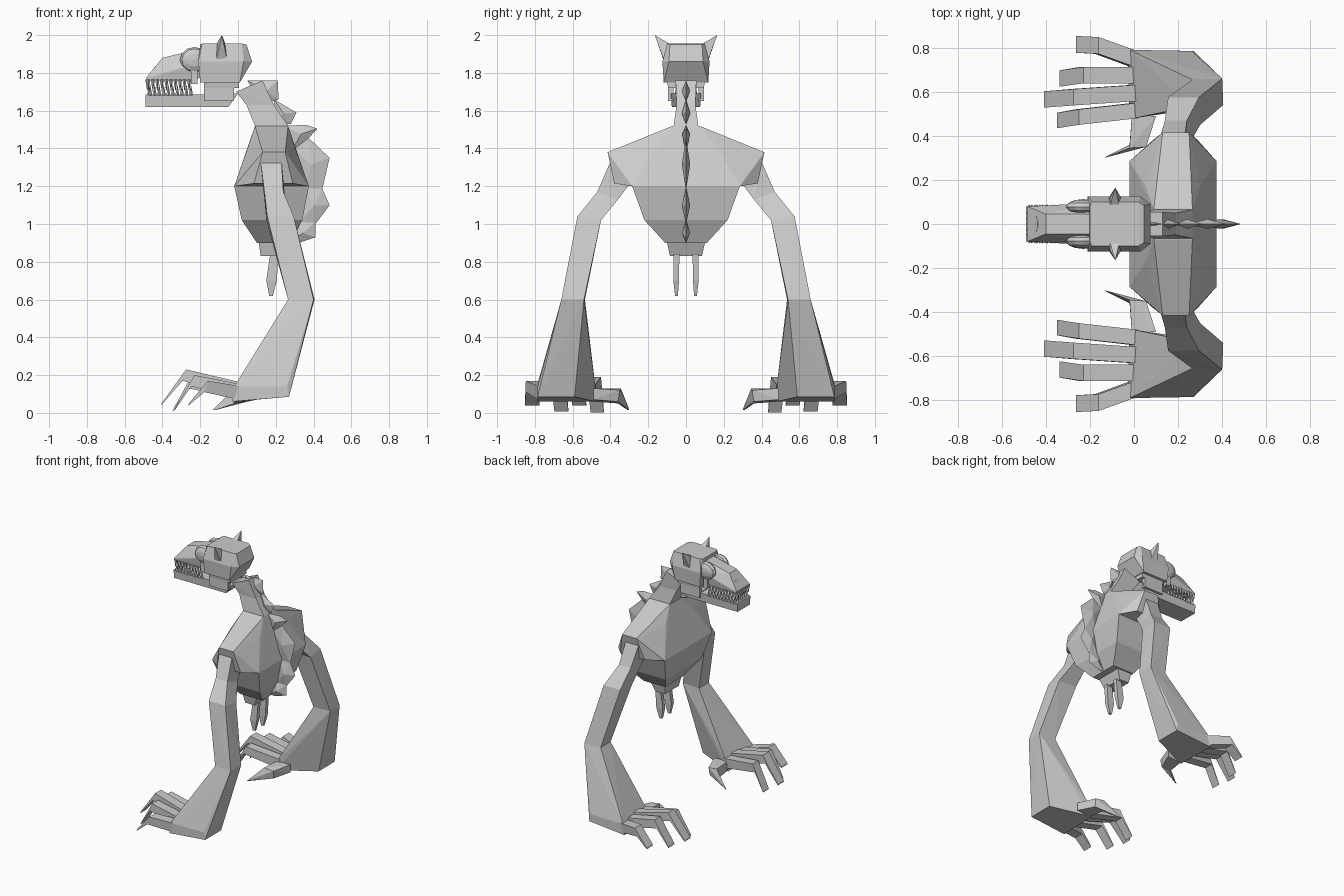
import bpy, bmesh, math
from mathutils import Vector, Matrix

if "Cube" in bpy.data.objects:
    bpy.data.objects.remove(bpy.data.objects["Cube"])

grey = bpy.data.materials.new("bone_grey")
grey.diffuse_color = (0.6, 0.6, 0.6, 1)
grey.use_nodes = True
grey.node_tree.nodes["Principled BSDF"].inputs["Base Color"].default_value = grey.diffuse_color


def finish(name, bm):
    bmesh.ops.recalc_face_normals(bm, faces=bm.faces)
    me = bpy.data.meshes.new(name)
    bm.to_mesh(me)
    bm.free()
    me.materials.append(grey)
    ob = bpy.data.objects.new(name, me)
    bpy.context.collection.objects.link(ob)
    return ob


def part(name, *groups):
    """One object made of convex blocks, one per group of corner points."""
    bm = bmesh.new()
    for pts in groups:
        vs = [bm.verts.new(p) for p in pts]
        res = bmesh.ops.convex_hull(bm, input=vs)
        loose = [v for v in vs if v.is_valid and not v.link_faces]
        bmesh.ops.delete(bm, geom=loose, context='VERTS')
    bmesh.ops.dissolve_limit(bm, angle_limit=0.01, verts=bm.verts, edges=bm.edges)
    return finish(name, bm)


def rect(x0, x1, y, z, z1=None):
    """Level rectangle symmetric in y; z1 tilts its x1 edge."""
    z1 = z if z1 is None else z1
    return [(x0, -y, z), (x0, y, z), (x1, y, z1), (x1, -y, z1)]


def chain(rings):
    return [a + b for a, b in zip(rings, rings[1:])]


def flip(pts, s):
    return [(x, s * y, z) for x, y, z in pts]


# torso: shoulders above, tapering ribs below
caps = [p for s in (1, -1) for p in flip(
    [(.13, .415, 1.38), (.25, .415, 1.38), (.29, .38, 1.215), (.085, .38, 1.215)], s)]
part("shoulders", rect(-.02, .375, .285, 1.2) + rect(.055, .30, .17, 1.41)
     + rect(.09, .265, .07, 1.52) + caps)
part("ribs", *chain([rect(-.02, .375, .285, 1.2), rect(.02, .34, .22, 1.02),
                     rect(.10, .28, .11, .90)]))
part("pelvis", rect(.11, .23, .10, .90) + rect(.12, .20, .085, .83))

# neck
part("neck", *chain([rect(.09, .265, .065, 1.52), rect(.045, .19, .05, 1.63),
                     rect(-.01, .13, .055, 1.70, 1.76)]))

# back fins, each a thin lens swollen at its middle
fins = [
    [(.05, 1.76), (.21, 1.76), (.215, 1.66), (.12, 1.63)],
    [(.19, 1.66), (.22, 1.635), (.31, 1.59), (.28, 1.53), (.2, 1.52)],
    [(.24, 1.52), (.36, 1.525), (.42, 1.505), (.37, 1.45), (.28, 1.38)],
    [(.29, 1.40), (.37, 1.46), (.485, 1.35), (.445, 1.18), (.35, 1.18)],
    [(.35, 1.20), (.445, 1.19), (.485, 1.10), (.41, 1.0), (.32, 1.0)],
    [(.32, 1.02), (.41, 1.01), (.41, .93), (.32, .90), (.26, .90)],
]
blocks = []
for f in fins:
    cx = sum(p[0] for p in f) / len(f)
    cz = sum(p[1] for p in f) / len(f)
    blocks.append([(x, 0, z) for x, z in f] + [(cx, .022, cz), (cx, -.022, cz)])
part("back_fins", *blocks)

# cranium, brow cap and snout
part("cranium", rect(-.21, .03, .125, 1.86) + rect(-.19, .02, .10, 1.955)
     + rect(-.20, .01, .118, 1.75) + rect(-.2, .075, .09, 1.86)
     + rect(-.2, .045, .085, 1.95) + rect(-.2, .015, .085, 1.76))
part("skull_base", rect(-.18, .005, .10, 1.76) + rect(-.18, .005, .095, 1.72))
part("snout", rect(-.40, -.19, .045, 1.88, 1.93) + rect(-.485, -.19, .08, 1.775)
     + rect(-.485, -.26, .08, 1.76) + [(-.19, s * .095, 1.86) for s in (1, -1)])

# jaw with side hinges
part("jaw", rect(-.49, -.18, .08, 1.685) + rect(-.49, -.18, .075, 1.62),
     rect(-.18, -.05, .075, 1.62) + rect(-.18, .0, .08, 1.69))
part("jaw_hinges", *[
    [(x, s * y, z) for x in xs for y in (.065, .095) for z in zs]
    for s in (1, -1)
    for xs, zs in (((-.25, -.215), (1.74, 1.82)), ((-.18, -.02), (1.65, 1.73)))])

# nostril plate on the snout slope
bm = bmesh.new()
tilt = Matrix.Rotation(-math.atan2(.12, .085), 4, 'Y')
bmesh.ops.create_cone(bm, cap_ends=True, segments=10, radius1=1, radius2=1, depth=.008,
                      matrix=Matrix.Translation((-.45, 0, 1.812)) @ tilt
                      @ Matrix.Diagonal((.03, .04, 1, 1)))
finish("nostril", bm)

# eyes
for s, side in ((1, "left"), (-1, "right")):
    bm = bmesh.new()
    bmesh.ops.create_uvsphere(bm, u_segments=12, v_segments=6, radius=1,
                              matrix=Matrix.Translation((-.23, s * .078, 1.868))
                              @ Matrix.Diagonal((.078, .035, .069, 1))
                              @ Matrix.Rotation(math.pi / 2, 4, 'X'))
    finish(side + "_eye", bm)

# teeth: rows along both sides and across the front
spots = [(-.475 + i * .024, s * .078) for i in range(10) for s in (1, -1)]
spots += [(-.48, -.05 + i * .025) for i in range(5)]
for name, root, tip, dx in (("upper_teeth", 1.765, 1.70, 0), ("lower_teeth", 1.68, 1.74, .01)):
    part(name, *[[(x + dx - .011, y, root), (x + dx + .011, y, root), (x + dx, y - .01, root),
                  (x + dx, y + .01, root), (x + dx, y, tip)] for x, y in spots])


def finger(base, knuckle, tip, w):
    """Two blocks: base to knuckle, knuckle to a thin claw edge."""
    def ring(p, h):
        x, y, z = p
        return [(x + k * .3 * h, y + t * w, z + k * h) for t in (1, -1) for k in (0, -1)]
    return chain([ring(base, .07), ring(knuckle, .06), ring(tip, .012)])


for s, side in ((1, "left"), (-1, "right")):
    # ears
    part(side + "_ear", flip([(-.115, .12, 1.87), (-.06, .122, 1.88), (-.11, .08, 1.95),
                              (-.065, .08, 1.95), (-.11, .115, 1.96), (-.085, .165, 2.0)], s))
    # hanging spur under the pelvis
    part(side + "_spur", *[flip(g, s) for g in chain([
        [(x, y, .84) for x in (.17, .215) for y in (.035, .065)],
        [(x, y, .70) for x in (.15, .205) for y in (.037, .067)],
        [(x, y, .62) for x in (.165, .185) for y in (.043, .058)]])])
    # arm from shoulder to palm
    arm = [
        [(.12, .40, 1.33), (.23, .40, 1.33), (.13, .30, 1.21), (.235, .30, 1.21)],
        [(.14, .47, 1.17), (.24, .47, 1.17), (.14, .36, 1.13), (.25, .36, 1.13)],
        [(.155, .575, 1.04), (.295, .575, 1.04), (.15, .45, 1.02), (.30, .45, 1.02)],
        [(.265, .655, .60), (.40, .66, .60), (.265, .535, .60), (.405, .54, .60)],
        [(-.02, .79, .14), (-.03, .79, .06), (.27, .785, .085), (.26, .785, .14),
         (.0, .48, .14), (-.02, .48, .06), (.27, .59, .085), (.22, .56, .14)],
    ]
    part(side + "_arm", *[flip(g, s) for g in chain(arm)])
    # four fingers
    fingers = (
        finger((.02, .745, .14), (-.16, .81, .17), (-.26, .815, .05), .038)
        + finger((.02, .675, .15), (-.23, .675, .20), (-.335, .66, .02), .037)
        + finger((.02, .595, .16), (-.275, .575, .23), (-.405, .565, .05), .037)
        + finger((.02, .515, .15), (-.25, .485, .19), (-.345, .47, .015), .035))
    part(side + "_fingers", *[flip(g, s) for g in fingers])
    # thumb curling inward
    thumb = [
        [(-.01, .49, .13), (-.01, .49, .06), (.10, .49, .13), (.10, .49, .07)],
        [(-.02, .345, .13), (-.02, .36, .05), (.055, .35, .12), (.05, .36, .06)],
        [(-.135, .30, .015), (-.12, .305, .03), (-.12, .31, .015)],
    ]
    part(side + "_thumb", *[flip(g, s) for g in chain(thumb)])
